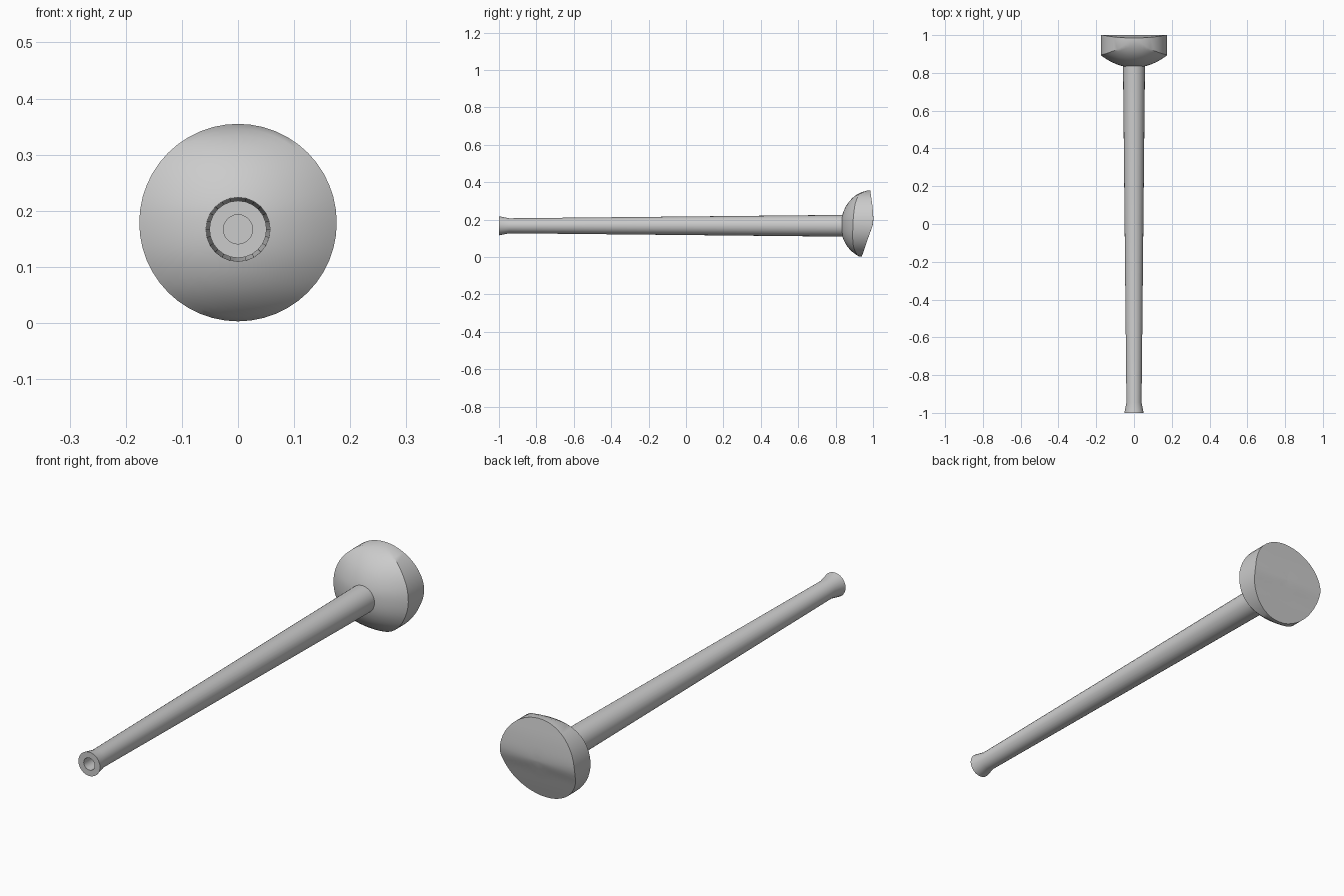
import bpy, bmesh, math

if "Cube" in bpy.data.objects:
    bpy.data.objects.remove(bpy.data.objects["Cube"])

SEG = 48
R = 0.176          # mantlet outline radius
ZC = 0.179         # mantlet centre height
AXIS_Z = 0.167     # barrel axis height

grey = bpy.data.materials.new("steel_grey")
grey.diffuse_color = (0.6, 0.6, 0.6, 1)
grey.use_nodes = True
grey.node_tree.nodes["Principled BSDF"].inputs["Base Color"].default_value = grey.diffuse_color


def finish(name, bm, angle):
    bmesh.ops.recalc_face_normals(bm, faces=bm.faces[:])
    me = bpy.data.meshes.new(name)
    bm.to_mesh(me)
    bm.free()
    me.materials.append(grey)
    ob = bpy.data.objects.new(name, me)
    bpy.context.collection.objects.link(ob)
    bpy.ops.object.select_all(action='DESELECT')
    ob.select_set(True)
    bpy.context.view_layer.objects.active = ob
    bpy.ops.object.shade_smooth_by_angle(angle=math.radians(angle))


def skin(bm, rings):
    """Bridge successive rings and cap both ends."""
    loops = [[bm.verts.new(p) for p in ring] for ring in rings]
    for a, b in zip(loops, loops[1:]):
        n = len(a)
        for i in range(n):
            j = (i + 1) % n
            bm.faces.new((a[i], a[j], b[j], b[i]))
    bm.faces.new(loops[0])
    bm.faces.new(loops[-1])


def interp(table, z):
    """Smooth curve through (z, y) points."""
    z = min(max(z, table[0][0]), table[-1][0])
    for k in range(len(table) - 1):
        (z0, y0), (z1, y1) = table[k], table[k + 1]
        if z <= z1:
            def slope(i):
                a, b = table[max(i - 1, 0)], table[min(i + 1, len(table) - 1)]
                return (b[1] - a[1]) / (b[0] - a[0])
            h = z1 - z0
            t = (z - z0) / h
            return ((2*t**3 - 3*t**2 + 1) * y0 + (t**3 - 2*t**2 + t) * h * slope(k)
                    + (3*t**2 - 2*t**3) * y1 + (t**3 - t**2) * h * slope(k + 1))


# Barrel: bore, flared muzzle and tapering tube
profile = [(-0.94, 0.026), (-1.0, 0.026), (-1.0, 0.051), (-0.945, 0.040),
           (0.82, 0.058), (0.88, 0.058)]
bm = bmesh.new()
N = 24
skin(bm, [[(r * math.cos(2 * math.pi * i / N), y, AXIS_Z + r * math.sin(2 * math.pi * i / N))
           for i in range(N)] for y, r in profile])
finish("barrel", bm, 35)

# Mantlet: round outline, domed front, back curved in height only
FRONT = [(0.003, 0.925), (0.02, 0.898), (0.05, 0.867), (0.08, 0.848), (0.12, 0.833),
         (0.17, 0.828), (0.22, 0.834), (0.28, 0.860), (0.325, 0.900), (0.345, 0.935),
         (0.355, 0.968)]
BACK = [(0.003, 0.940), (0.06, 0.960), (0.12, 0.980), (0.18, 1.0), (0.26, 0.998),
        (0.355, 0.985)]


def ring(radius, back):
    pts = []
    for i in range(SEG):
        a = 2 * math.pi * i / SEG
        x, z = radius * math.cos(a), ZC + radius * math.sin(a)
        y = interp(BACK, z) if back else interp(FRONT, z) + 0.065 * (x / R) ** 2
        pts.append((x, y, z))
    return pts


radii = [R * f for f in (0.04, 0.2, 0.36, 0.52, 0.66, 0.78, 0.88, 0.95, 1.0)]
bm = bmesh.new()
skin(bm, [ring(r, False) for r in radii] + [ring(r, True) for r in reversed(radii)])
finish("mantlet", bm, 35)
